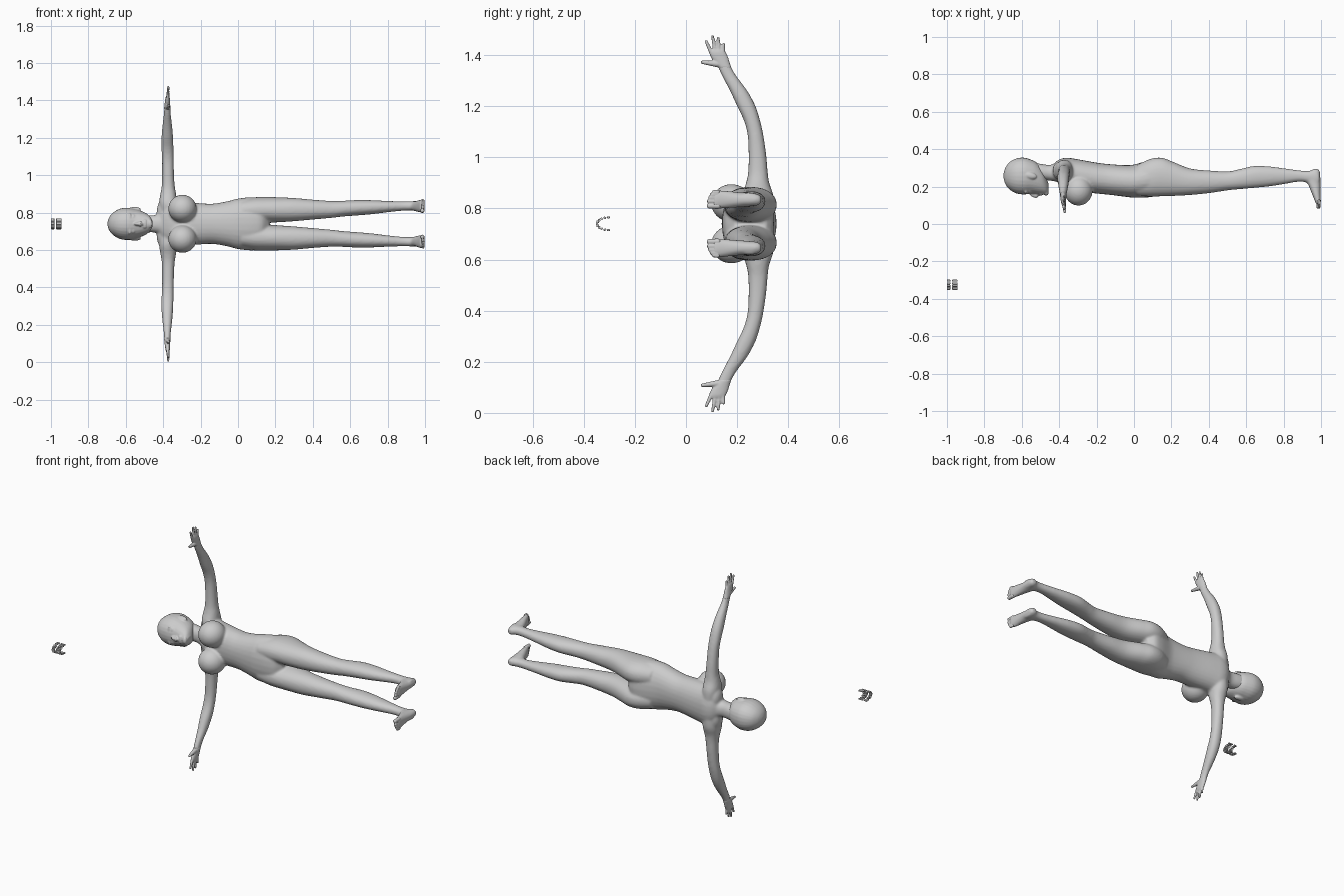
import bpy, bmesh, math
from mathutils import Vector, Matrix

C = 0.74  # mirror plane height: the figure lies along x


def smooth_rows(rows, steps=5):
    """Catmull-Rom interpolation of ring rows."""
    out = []
    for i in range(len(rows) - 1):
        a, b = rows[i], rows[i + 1]
        p = rows[max(i - 1, 0)]
        n = rows[min(i + 2, len(rows) - 1)]
        for k in range(steps):
            t = k / steps
            out.append([0.5 * (2 * b0 + (b1 - a0) * t + (2 * a0 - 5 * b0 + 4 * b1 - c0) * t * t
                               + (3 * b0 - a0 - 3 * b1 + c0) * t ** 3)
                        for a0, b0, b1, c0 in zip(p, a, b, n)])
    out.append(list(rows[-1]))
    return out


def loft(bm, axis, rows, s=1, n=28):
    """Rings of (t, centre, half width, low, high) along an axis."""
    rings = []
    for t, u, h, lo, hi in smooth_rows(rows):
        ring = []
        for k in range(n):
            a = 2 * math.pi * k / n
            ca, sa = math.cos(a), math.sin(a)
            p = u + h * math.copysign(abs(ca) ** 0.92, ca)
            q = (lo + hi) / 2 + (hi - lo) / 2 * math.copysign(abs(sa) ** 0.92, sa)
            co = {'x': (t, q, C + s * p), 'z': (p, q, C + s * t), 'y': (q, t, C + s * p)}[axis]
            ring.append(bm.verts.new(co))
        rings.append(ring)
    for r0, r1 in zip(rings, rings[1:]):
        for k in range(n):
            bm.faces.new((r0[k], r0[(k + 1) % n], r1[(k + 1) % n], r1[k]))
    bm.faces.new(rings[0][::-1])
    bm.faces.new(rings[-1])


def ball(bm, pos, size, s=1, rot=0):
    """Ellipsoid; rot turns it in the x-y plane."""
    m = (Matrix.Translation((pos[0], pos[1], C + s * pos[2])) @ Matrix.Rotation(rot, 4, 'Z')
         @ Matrix.Diagonal((*size, 1)))
    bmesh.ops.create_uvsphere(bm, u_segments=24, v_segments=16, radius=1, matrix=m)


def finger(bm, a, b, r0, r1, s):
    """Chain of overlapping balls from base to tip."""
    a, b = Vector(a), Vector(b)
    for k in range(11):
        t = k / 10
        r = r0 + (r1 - r0) * t
        ball(bm, a.lerp(b, t), (r, r, r), s)


def finish(bm, name, voxel, iters):
    bmesh.ops.recalc_face_normals(bm, faces=bm.faces)
    me = bpy.data.meshes.new(name)
    bm.to_mesh(me)
    bm.free()
    ob = bpy.data.objects.new(name, me)
    bpy.context.collection.objects.link(ob)
    m = ob.modifiers.new("fuse", 'REMESH')
    m.mode = 'VOXEL'
    m.voxel_size = voxel
    m.use_smooth_shade = True
    m = ob.modifiers.new("soften", 'SMOOTH')
    m.factor = 0.5
    m.iterations = iters
    return ob


# torso, neck, legs and arms
bm = bmesh.new()
loft(bm, 'x', [(-.425, 0, .06, .24, .325), (-.40, 0, .10, .218, .345), (-.36, 0, .122, .195, .354),
               (-.30, 0, .118, .175, .346), (-.20, 0, .110, .163, .328), (-.13, 0, .108, .156, .320),
               (-.05, 0, .122, .146, .315), (0, 0, .135, .141, .318), (.08, 0, .142, .143, .340),
               (.13, 0, .125, .155, .342), (.165, 0, .07, .19, .315)])
loft(bm, 'x', [(-.56, 0, .045, .24, .33), (-.50, 0, .047, .237, .322), (-.45, 0, .046, .232, .316),
               (-.41, 0, .06, .225, .33), (-.37, 0, .085, .21, .345)])
for s in (1, -1):
    loft(bm, 'x', [(.02, .07, .058, .15, .318), (.09, .073, .069, .147, .349), (.15, .075, .069, .148, .354),
                   (.21, .075, .067, .150, .332), (.30, .076, .062, .155, .297), (.40, .076, .053, .165, .286),
                   (.50, .077, .045, .180, .281), (.56, .081, .042, .186, .292), (.64, .086, .041, .193, .310),
                   (.72, .089, .037, .201, .308), (.80, .092, .030, .213, .298), (.88, .095, .025, .226, .287),
                   (.93, .096, .025, .220, .284), (.97, .096, .026, .200, .291), (.99, .096, .022, .205, .285)], s)
    loft(bm, 'z', [(.05, -.372, .045, .225, .345), (.11, -.374, .048, .22, .342), (.16, -.373, .042, .235, .326),
                   (.20, -.373, .035, .243, .320), (.26, -.374, .032, .245, .315), (.34, -.375, .031, .242, .304),
                   (.40, -.377, .032, .228, .291), (.46, -.378, .031, .200, .272), (.52, -.378, .026, .172, .240),
                   (.58, -.378, .019, .140, .196), (.62, -.378, .016, .122, .174), (.635, -.378, .014, .115, .168)], s)
    # bust and trapezius
    ball(bm, (-.297, .178, .081), (.076, .08, .074), s)
    ball(bm, (-.405, .285, .06), (.03, .045, .065), s)
    # foot
    loft(bm, 'y', [(.294, .094, .012, .957, .985), (.28, .094, .022, .945, .994), (.24, .094, .027, .92, .997),
                   (.20, .094, .030, .936, .997), (.15, .095, .035, .956, .998), (.12, .095, .036, .968, .999),
                   (.105, .093, .031, .972, .998)], s)
finish(bm, "body", .0065, 6)

# head with face features
bm = bmesh.new()
loft(bm, 'x', [(-.697, 0, .012, .245, .272), (-.687, 0, .038, .212, .302), (-.665, 0, .062, .184, .331),
               (-.63, 0, .081, .164, .350), (-.59, 0, .086, .158, .355), (-.55, 0, .079, .162, .344),
               (-.52, 0, .070, .160, .328), (-.49, 0, .056, .159, .295), (-.47, 0, .038, .160, .250),
               (-.457, 0, .016, .172, .215)])
ball(bm, (-.532, .158, 0), (.026, .017, .010), 1, -.25)
ball(bm, (-.523, .152, 0), (.009, .013, .015))
for k in (-.503, -.494):
    ball(bm, (k, .160, 0), (.006, .008, .024))
ball(bm, (-.47, .164, 0), (.013, .012, .022))
for s in (1, -1):
    ball(bm, (-.552, .258, .079), (.033, .017, .011), s, -.2)
    ball(bm, (-.578, .172, .034), (.007, .010, .024), s)
    ball(bm, (-.56, .178, .034), (.010, .012, .017), s)
finish(bm, "head", .0045, 3)

# hands and toes
for s, side in ((1, "upper"), (-1, "lower")):
    bm = bmesh.new()
    loft(bm, 'z', [(.61, -.378, .017, .128, .178), (.63, -.378, .016, .113, .171), (.65, -.377, .014, .098, .165),
                   (.67, -.376, .012, .092, .156), (.682, -.376, .009, .096, .148)], s)
    for a, b in (((.101, .665), (.079, .713)), ((.115, .675), (.104, .732)),
                 ((.130, .675), (.126, .725)), ((.144, .663), (.147, .702))):
        finger(bm, (-.376, *a), (-.373, *b), .0088, .006, s)
    finger(bm, (-.376, .122, .625), (-.370, .064, .632), .013, .007, s)
    finish(bm, side + "_hand", .0035, 2)

    bm = bmesh.new()
    for u, tip, r in ((.070, .092, .012), (.088, .090, .009), (.102, .094, .0085),
                      (.114, .100, .008), (.125, .108, .0075)):
        finger(bm, (.997 - r, .125, u), (.998 - r, tip, u), r, r * .9, s)
    finish(bm, side + "_toes", .0035, 1)

# two loose arches of teeth beside the figure
for name, x0, x1 in (("upper_teeth", -1.0, -.982), ("lower_teeth", -.972, -.944)):
    bm = bmesh.new()
    for k in range(11):
        a = math.radians(-85 + 17 * k)
        m = (Matrix.Translation(((x0 + x1) / 2, -.299 - .049 * math.cos(a), C + .025 * math.sin(a)))
             @ Matrix.Rotation(a, 4, 'X') @ Matrix.Diagonal((x1 - x0, .008, .0105, 1)))
        bmesh.ops.create_cube(bm, size=1, matrix=m)
    me = bpy.data.meshes.new(name)
    bm.to_mesh(me)
    bm.free()
    ob = bpy.data.objects.new(name, me)
    bpy.context.collection.objects.link(ob)
    b = ob.modifiers.new("round", 'BEVEL')
    b.width = .002
    b.segments = 2
